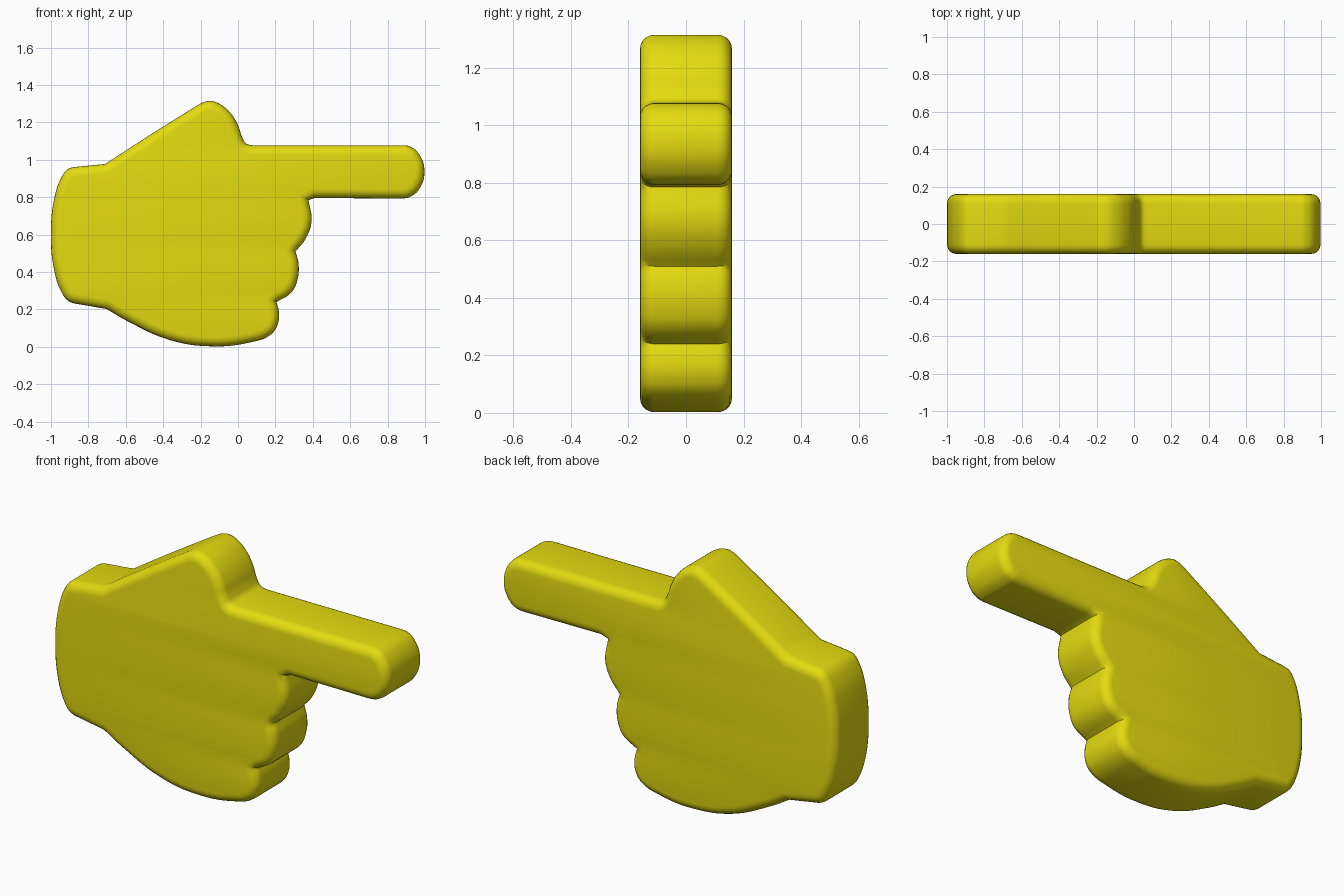
import bpy, bmesh, math

if "Cube" in bpy.data.objects:
    bpy.data.objects.remove(bpy.data.objects["Cube"])

HALF_DEPTH = 0.16
ROUND = 0.05

# Outline of the hand in (x, z), clockwise from the wrist end.
# A third value of 1 marks a corner or the end of a straight run.
outline = [
    # wrist cuff
    (-1.0, 0.6), (-0.985, 0.78), (-0.945, 0.905), (-0.91, 0.95), (-0.88, 0.961, 1),
    # back of the hand and thumb
    (-0.71, 0.978, 1), (-0.46, 1.14), (-0.22, 1.29, 1), (-0.185, 1.308), (-0.15, 1.315),
    (-0.1, 1.3), (-0.04, 1.25), (0.0, 1.185), (0.025, 1.115), (0.045, 1.086), (0.075, 1.078, 1),
    # pointing finger
    (0.88, 1.078, 1), (0.915, 1.073), (0.965, 1.035), (0.997, 0.937),
    (0.965, 0.838), (0.915, 0.8), (0.88, 0.793, 1), (0.41, 0.796, 1),
    # three curled fingers
    (0.377, 0.785, 1), (0.393, 0.67), (0.36, 0.575), (0.307, 0.51, 1),
    (0.323, 0.45), (0.318, 0.36), (0.285, 0.29), (0.206, 0.24, 1),
    (0.218, 0.19), (0.214, 0.125), (0.175, 0.065), (0.06, 0.023),
    # heel of the palm, back to the cuff
    (-0.147, 0.003), (-0.366, 0.037), (-0.59, 0.137), (-0.703, 0.203, 1),
    (-0.88, 0.233, 1), (-0.91, 0.247), (-0.945, 0.295), (-0.985, 0.42),
]

# Filled, extruded curve with rounded rims
curve = bpy.data.curves.new("pointing_hand", 'CURVE')
curve.dimensions = '2D'
curve.fill_mode = 'BOTH'
curve.resolution_u = 5
curve.extrude = HALF_DEPTH - ROUND
curve.bevel_depth = ROUND
curve.bevel_resolution = 4
curve.offset = -ROUND
spline = curve.splines.new('BEZIER')
spline.bezier_points.add(len(outline) - 1)
spline.use_cyclic_u = True
for bp, p in zip(spline.bezier_points, outline):
    bp.co = (p[0], p[1], 0)
    bp.handle_left_type = bp.handle_right_type = 'VECTOR' if len(p) == 3 else 'AUTO'

hand = bpy.data.objects.new("pointing_hand", curve)
bpy.context.collection.objects.link(hand)
hand.rotation_euler.x = math.pi / 2
bpy.context.view_layer.objects.active = hand
hand.select_set(True)
bpy.ops.object.convert(target='MESH')
hand = bpy.context.object
hand.name = "pointing_hand"
bpy.ops.object.transform_apply(location=False, rotation=True, scale=False)

# Weld the caps to the rims
bm = bmesh.new()
bm.from_mesh(hand.data)
bmesh.ops.remove_doubles(bm, verts=bm.verts, dist=0.0005)
bmesh.ops.recalc_face_normals(bm, faces=bm.faces)
bm.to_mesh(hand.data)
bm.free()

# Single yellow material
yellow = bpy.data.materials.new("yellow")
yellow.diffuse_color = (0.78, 0.71, 0.005, 1)
yellow.use_nodes = True
yellow.node_tree.nodes["Principled BSDF"].inputs["Base Color"].default_value = yellow.diffuse_color
hand.data.materials.clear()
hand.data.materials.append(yellow)
bpy.ops.object.shade_smooth_by_angle(angle=math.radians(40))
